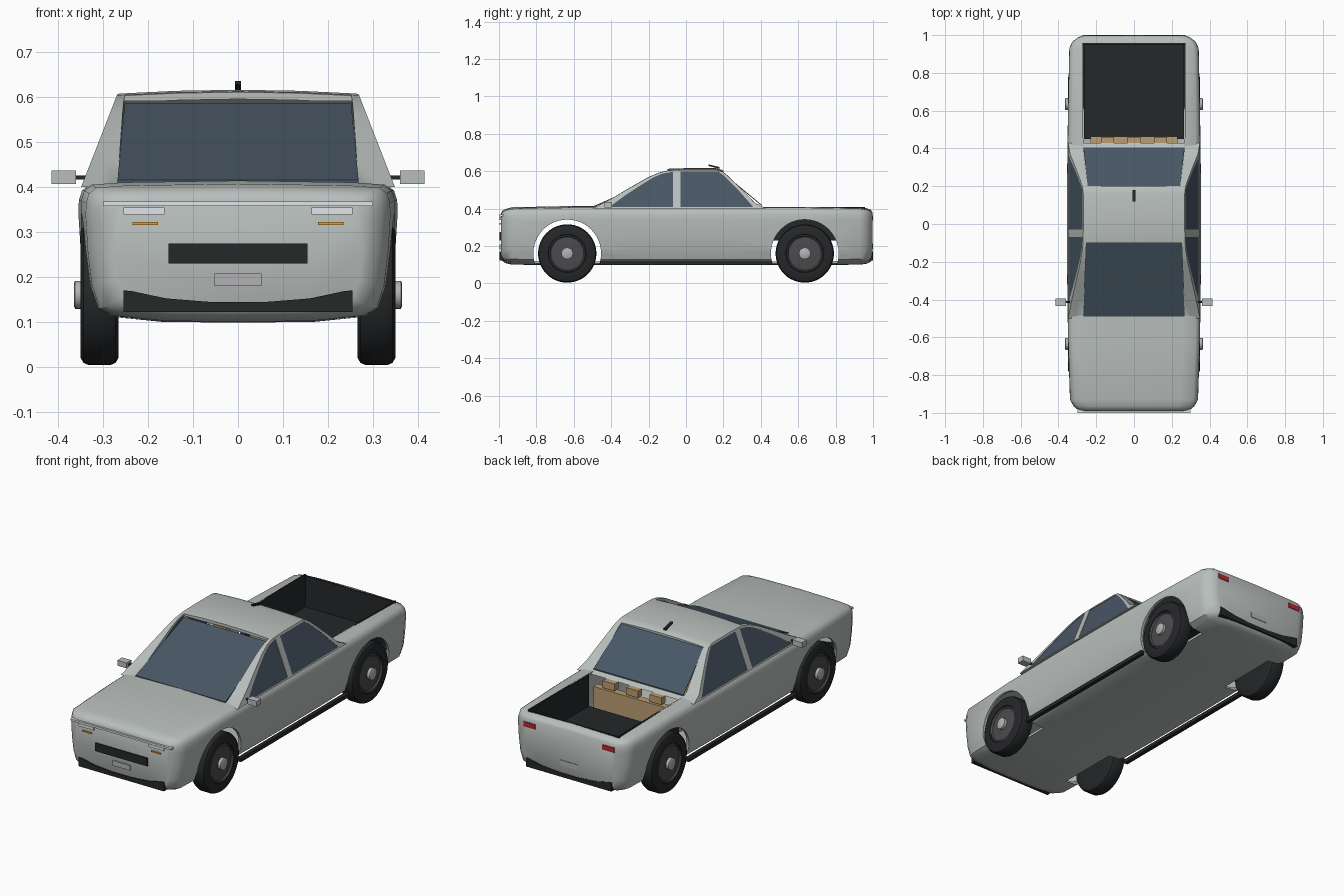
import bpy, bmesh, math
from mathutils import Vector

if "Cube" in bpy.data.objects:
    bpy.data.objects.remove(bpy.data.objects["Cube"])

def material(name, rgb):
    m = bpy.data.materials.new(name)
    m.diffuse_color = (*rgb, 1)
    m.use_nodes = True
    m.node_tree.nodes["Principled BSDF"].inputs["Base Color"].default_value = m.diffuse_color
    return m

PAINT = material("paint", (0.48, 0.52, 0.50))
DARK = material("dark_trim", (0.018, 0.02, 0.022))
GLASS = material("glass", (0.065, 0.095, 0.13))
TAN = material("tan_seat", (0.50, 0.34, 0.17))
WHITE = material("white_lamp", (0.75, 0.78, 0.82))
AMBER = material("amber_lamp", (0.75, 0.35, 0.03))
RED = material("red_lamp", (0.45, 0.02, 0.03))
RIM = material("rim", (0.07, 0.07, 0.075))
METAL = material("metal", (0.45, 0.45, 0.46))

def mesh_object(name, verts, faces, mat=None, smooth=None):
    bm = bmesh.new()
    vs = [bm.verts.new(v) for v in verts]
    for f in faces:
        bm.faces.new([vs[i] for i in f])
    bmesh.ops.recalc_face_normals(bm, faces=bm.faces)
    me = bpy.data.meshes.new(name)
    bm.to_mesh(me)
    bm.free()
    ob = bpy.data.objects.new(name, me)
    bpy.context.collection.objects.link(ob)
    if mat:
        me.materials.append(mat)
    if smooth:
        shade(ob, smooth)
    return ob

def activate(ob):
    bpy.ops.object.select_all(action='DESELECT')
    ob.select_set(True)
    bpy.context.view_layer.objects.active = ob

def shade(ob, deg=35):
    activate(ob)
    bpy.ops.object.shade_smooth_by_angle(angle=math.radians(deg))

def cut(ob, cutter):
    mod = ob.modifiers.new("cut", 'BOOLEAN')
    mod.object, mod.operation, mod.solver = cutter, 'DIFFERENCE', 'EXACT'
    activate(ob)
    bpy.ops.object.modifier_apply(modifier=mod.name)
    bpy.data.objects.remove(cutter)

def loft(name, rings, mat=None):
    n = len(rings[0])
    verts = [v for r in rings for v in r]
    faces = [(k*n+i, k*n+(i+1) % n, (k+1)*n+(i+1) % n, (k+1)*n+i)
             for k in range(len(rings)-1) for i in range(n)]
    faces += [tuple(range(n)), tuple(range((len(rings)-1)*n, len(rings)*n))]
    return mesh_object(name, verts, faces, mat)

def box(name, x, y, z, mat=None):
    ring = lambda c: [(x[0], y[0], c), (x[1], y[0], c), (x[1], y[1], c), (x[0], y[1], c)]
    return loft(name, [ring(z[0]), ring(z[1])], mat)

def pair(name, x, y, z, mat=None):
    for s, side in ((1, "right"), (-1, "left")):
        box(f"{side}_{name}", sorted((s*x[0], s*x[1])), y, z, mat)

def lathe(name, profile, centre, side, mat=None, n=48):
    # profile of (x, radius), spun about the x axis
    rings = [[Vector(centre) + Vector((side*x, r*math.cos(2*math.pi*i/n), r*math.sin(2*math.pi*i/n)))
              for i in range(n)] for x, r in profile]
    ob = loft(name, rings, mat)
    shade(ob)
    return ob

# Lower body: rounded section lofted along the length
SECTION = [(0, .098), (.17, .100), (.29, .112), (.322, .128), (.340, .18), (.350, .26), (.355, .34),
           (.354, .37), (.347, .392), (.330, .405), (.26, .410), (0, .414)]
STATIONS = [(-.99, .79, .135, .372), (-.982, .84, .12, .388), (-.965, .90, .108, .398), (-.93, .955, .10, .407),
            (-.6, .985, .098, .414), (-.2, 1, .098, .414), (.2, 1, .098, .414), (.6, .985, .098, .414),
            (.93, .965, .10, .408), (.965, .92, .105, .402), (.987, .84, .115, .394), (.997, .77, .13, .38)]

def body_loft(name, kx=1, ky=1, kz=1, mat=None):
    half = SECTION + [(-x, z) for x, z in SECTION[-2:0:-1]]
    rings = []
    for y, sx, lo, hi in STATIONS:
        fit = lambda z: .256 + (lo + (z-.098)/.316*(hi-lo) - .256)*kz
        rings.append([(x*sx*kx, y*ky, fit(z)) for x, z in half])
    return loft(name, rings, mat)

AXLES, HUB_Z = (-.635, .635), .16
body = body_loft("body", mat=PAINT)
cut(body, body_loft("hollow_cutter", .96, .98, .92))
for y in AXLES:
    for s in (1, -1):
        cut(body, lathe("arch_cutter", [(.22, .181), (.45, .181)], (0, y, HUB_Z), s))
cut(body, box("bed_cutter", (-.265, .265), (-.40, .955), (.34, .6)))
shade(body, 40)

# Cabin: side profile with walls leaning inwards
PROFILE = [(-.50, .40), (-.40, .452), (-.305, .508), (-.20, .568), (-.14, .593), (-.09, .604), (0, .607),
           (.16, .607), (.195, .597), (.225, .573), (.31, .49), (.37, .428), (.43, .40)]
lean = lambda z: .345 - (z-.41)*.39

def cabin_loft(name, dx=0, ky=1, dz=0, mat=None):
    rings = []
    for y, z in PROFILE:
        w = lean(z) - dx
        crown = .009*min(1, (z-.4)/.2)
        rings.append([(f*w, y*ky, z+dz+crown*(1-f*f)) for f in (-1, -.9, -.5, 0, .5, .9, 1)])
    n, m = 7, len(rings)
    verts = [v for r in rings for v in r]
    faces = [(k*n+i, k*n+i+1, k*n+n+i+1, k*n+n+i) for k in range(m-1) for i in range(n-1)]
    faces += [[k*n for k in range(m)], [k*n+n-1 for k in range(m)]]
    faces += [list(range(n)) + list(range(m*n-1, (m-1)*n-1, -1))]
    return mesh_object(name, verts, faces, mat)

FRONT_WINDOW = [(-.41, .408), (-.33, .467), (-.25, .52), (-.18, .563), (-.13, .586), (-.07, .597), (-.07, .408)]
REAR_WINDOW = [(-.03, .408), (-.03, .597), (.175, .597), (.20, .578), (.27, .51), (.36, .408)]
cabin = cabin_loft("cabin", mat=PAINT)
cut(cabin, cabin_loft("cabin_hollow_cutter", .014, .94, -.014))
for win in (FRONT_WINDOW, REAR_WINDOW):
    cut(cabin, loft("window_cutter", [[(x, y, z) for y, z in win] for x in (-.5, .5)]))
SCREENS = {"windscreen": ((-.49, .268, .415), (-.10, .252, .585)),
           "rear_screen": ((.405, .268, .42), (.20, .245, .59))}
for (y0, x0, _), (y1, x1, _) in SCREENS.values():
    cut(cabin, loft("screen_cutter", [[(-x0, y0*.985, z), (x0, y0*.985, z), (x1, y1, z), (-x1, y1, z)]
                                      for z in (.41, .8)]))
shade(cabin, 30)

# Glass
for name, ((y0, x0, z0), (y1, x1, z1)) in SCREENS.items():
    loft(name, [[(-x0, y0, z0-d), (x0, y0, z0-d), (x1, y1, z1-d), (-x1, y1, z1-d)] for d in (0, .006)], GLASS)
for s, side in ((1, "right"), (-1, "left")):
    for name, win in (("front_window", FRONT_WINDOW), ("rear_window", REAR_WINDOW)):
        loft(f"{side}_{name}", [[(s*(lean(z)-d), y, z) for y, z in win] for d in (.003, .009)], GLASS)

# Load bed liner
box("bed_floor", (-.267, .267), (.45, .957), (.228, .236), DARK)
pair("bed_wall", (.263, .272), (.45, .957), (.228, .409), DARK)
box("bed_end_wall", (-.267, .267), (.950, .958), (.228, .404), DARK)

# Seats and dashboard
box("rear_bench_cushion", (-.23, .23), (.27, .44), (.20, .26), TAN)
box("rear_bench_back", (-.23, .23), (.425, .462), (.24, .355), TAN)
for i in (-1, 0, 1):
    box("rear_headrest", (i*.14-.035, i*.14+.035), (.425, .46), (.362, .40), TAN)
pair("front_seat_cushion", (.06, .22), (-.15, .05), (.20, .27), TAN)
pair("front_seat_back", (.06, .22), (.04, .085), (.25, .45), TAN)
pair("front_headrest", (.10, .18), (.045, .08), (.46, .51), TAN)
box("dashboard", (-.25, .25), (-.42, -.30), (.33, .41), DARK)

# Wheels
for y, end in zip(AXLES, ("front", "rear")):
    for s, side in ((1, "right"), (-1, "left")):
        c, tag = (s*.308, y, HUB_Z), f"{end}_{side}"
        lathe(tag + "_tyre", [(-.042, .09), (-.042, .14), (-.036, .151), (-.025, .156), (.025, .156),
                              (.036, .151), (.042, .14), (.042, .102), (.034, .098)], c, s, DARK)
        lathe(tag + "_rim", [(.0, .1), (.036, .1), (.040, .094), (.034, .088), (.038, .04), (.038, .02)], c, s, RIM)
        lathe(tag + "_hub", [(.03, .031), (.054, .031), (.057, .026)], c, s, METAL, 32)
    lathe(end + "_axle", [(-.28, .012), (.28, .012)], (0, y, HUB_Z), 1, RIM, 16)

# Nose details
box("light_bar", (-.30, .30), (-1.0, -.975), (.357, .367), WHITE)
pair("headlight", (.163, .255), (-.997, -.97), (.339, .354), WHITE)
pair("indicator", (.178, .235), (-.996, -.97), (.315, .322), AMBER)
box("grille", (-.155, .155), (-.996, -.97), (.23, .274), DARK)
box("front_plate", (-.052, .052), (-.996, -.97), (.18, .207), METAL)

# Bumpers with raised ends
BUMPER = [(-.255, .122), (.255, .122), (.255, .170), (.235, .168), (.16, .152), (.06, .144), (-.06, .144),
          (-.16, .152), (-.235, .168), (-.255, .170)]
for name, ys in (("front_bumper", (-.996, -.95)), ("rear_bumper", (.955, 1.0))):
    loft(name, [[(x, y, z) for x, z in BUMPER] for y in ys], DARK)

# Tail details
pair("tail_light", (.20, .27), (.975, 1.0), (.335, .362), RED)
box("rear_plate", (-.052, .052), (.98, 1.0), (.185, .212), METAL)

# Sills, mirrors and roof aerial
pair("sill", (.318, .340), (-.46, .46), (.098, .118), DARK)
pair("mirror_stalk", (.335, .365), (-.418, -.408), (.417, .425), DARK)
pair("mirror", (.36, .415), (-.435, -.395), (.407, .436), PAINT)
loft("aerial", [[(x, .12, .628), (x, .12, .636), (x, .18, .622), (x, .18, .612)] for x in (-.007, .007)], DARK)
